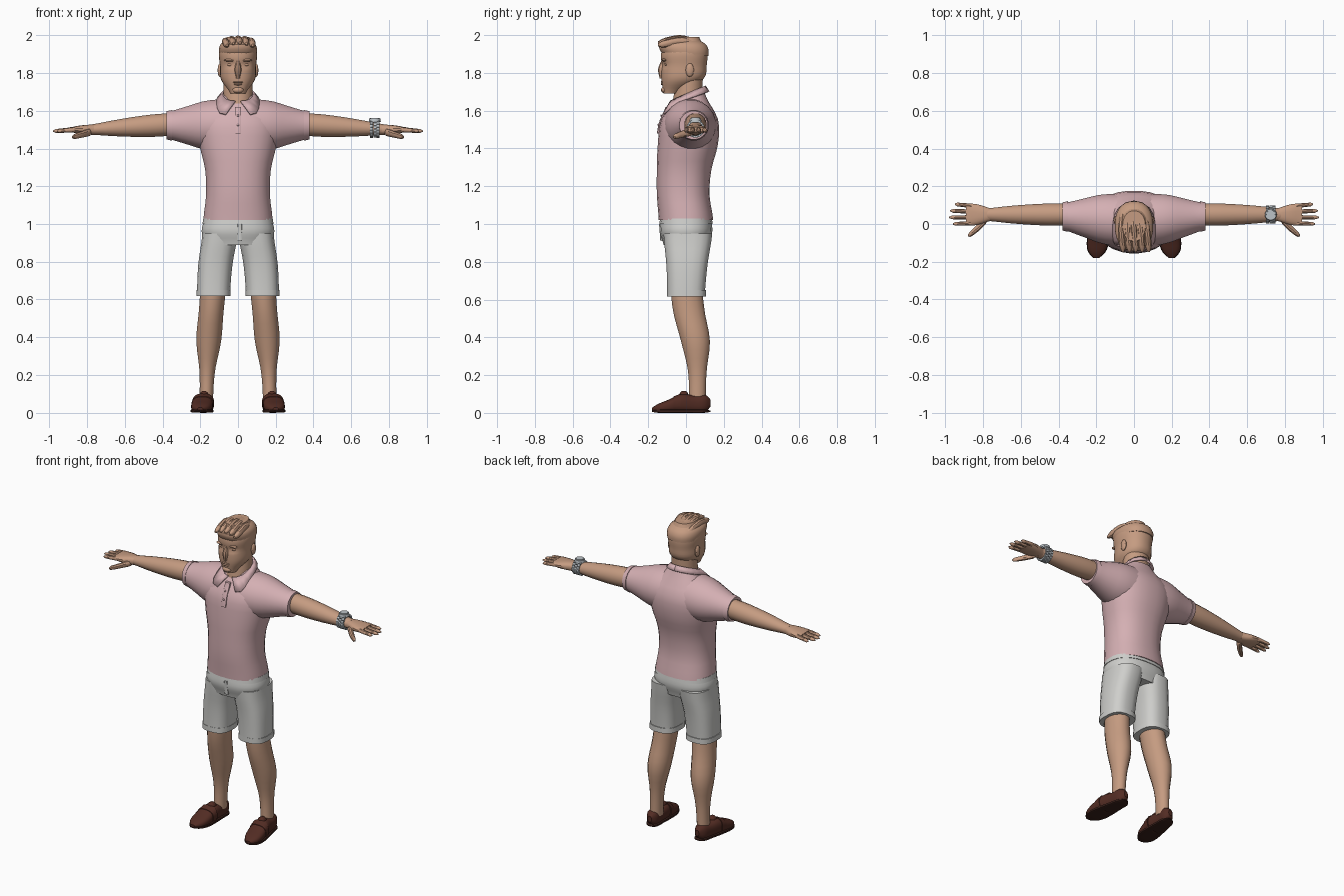
import bpy, bmesh, math
from mathutils import Matrix, Vector

if "Cube" in bpy.data.objects:
    bpy.data.objects.remove(bpy.data.objects["Cube"])


def material(name, *rgb):
    mat = bpy.data.materials.new(name)
    mat.use_nodes = True
    mat.diffuse_color = (*rgb, 1)
    mat.node_tree.nodes["Principled BSDF"].inputs["Base Color"].default_value = (*rgb, 1)
    return mat


SKIN = material("skin", .56, .33, .22)
PINK = material("pink_cotton", .66, .43, .45)
CLOTH = material("light_grey_cloth", .62, .62, .6)
LEATHER = material("brown_leather", .085, .025, .017)
SOLE = material("dark_sole", .04, .014, .01)
STEEL = material("steel", .5, .54, .57)


def finish(name, bm, mat, mirror=False):
    """Make one object, or a left and right pair, from a bmesh."""
    made = []
    for label in (("left_", "right_") if mirror else ("",)):
        if label == "right_":
            bm.transform(Matrix.Scale(-1, 4, Vector((1, 0, 0))))
        bmesh.ops.recalc_face_normals(bm, faces=bm.faces)
        mesh = bpy.data.meshes.new(label + name)
        bm.to_mesh(mesh)
        for face in mesh.polygons:
            face.use_smooth = True
        mesh.set_sharp_from_angle(angle=math.radians(35))
        mesh.materials.append(mat)
        obj = bpy.data.objects.new(label + name, mesh)
        bpy.context.scene.collection.objects.link(obj)
        made.append(obj)
    bm.free()
    return made


def sample(values, t):
    """Smooth curve through evenly spaced values; a plain number is constant."""
    if not isinstance(values, (tuple, list)):
        return values
    last = len(values) - 1
    i = min(int(t * last), last - 1)
    f = t * last - i
    p, q, r, s = (values[max(0, min(last, i + k))] for k in (-1, 0, 1, 2))
    if last == 1:
        return q + (r - q) * f
    return q + f / 2 * (r - p + f * (2*p - 5*q + 4*r - s + f * (3*(q - r) + s - p)))


def dome(t, length):
    """Shrink factor that rounds off both ends."""
    edge = min(t, 1 - t)
    if edge >= length:
        return 1
    return max(.35, math.sqrt(1 - (1 - edge / length) ** 2))


def loft(name, mat, axis, span, u, v, ru, rv, rings=8, sides=16, power=2, ends=0, mirror=False):
    """Rounded sections along an axis: centres u, v and radii ru, rv follow curves."""
    bm = bmesh.new()
    loops = []
    for k in range(rings + 1):
        t = k / rings
        along = span[0] + (span[1] - span[0]) * t
        loop = []
        for i in range(sides):
            angle = 2 * math.pi * (i + .5) / sides
            c, s = math.cos(angle), math.sin(angle)
            size = dome(t, ends)
            a = sample(u, t) + size * sample(ru, t) * math.copysign(abs(c) ** (2 / power), c)
            b = sample(v, t) + size * sample(rv, t) * math.copysign(abs(s) ** (2 / power), s)
            place = {"x": (along, a, b), "y": (a, along, b), "z": (a, b, along)}[axis]
            loop.append(bm.verts.new(place))
        loops.append(loop)
    for low, high in zip(loops, loops[1:]):
        for i in range(sides):
            j = (i + 1) % sides
            bm.faces.new((low[i], low[j], high[j], high[i]))
    bm.faces.new(loops[0])
    bm.faces.new(loops[-1])
    return finish(name, bm, mat, mirror)


def blob(name, mat, place, size, mirror=False):
    bm = bmesh.new()
    bmesh.ops.create_uvsphere(bm, u_segments=12, v_segments=8, radius=1)
    bm.transform(Matrix.Translation(place) @ Matrix.Diagonal((*size, 1)))
    finish(name, bm, mat, mirror)


# Head, with eye sockets pressed in
head, = loft("head", SKIN, "z", (1.69, 1.99), u=0, v=(-.08, -.02, -.01, -.01, -.01),
             ru=(.04, .09, .096, .1, .06), rv=(.04, .11, .12, .12, .08), rings=20, sides=32, power=2.2)
for vert in head.data.vertices:
    if vert.co.y < -.05:
        across = (abs(vert.co.x) - .04) / .024
        height = (vert.co.z - 1.845) / .014
        vert.co.y += .014 * math.exp(-across ** 2 - height ** 2)
loft("neck", SKIN, "z", (1.56, 1.78), u=0, v=(0, .02), ru=.078, rv=(.085, .07), sides=20)
loft("nose", SKIN, "z", (1.77, 1.87), u=0, v=-.12, ru=(.012, .019, .01), rv=(.02, .028, .01), sides=10)
blob("brow", SKIN, (.04, -.115, 1.868), (.033, .014, .008), mirror=True)
blob("eye", SKIN, (.04, -.105, 1.845), (.017, .009, .008), mirror=True)
blob("upper_lip", SKIN, (0, -.126, 1.752), (.027, .008, .005))
blob("lower_lip", SKIN, (0, -.125, 1.741), (.022, .009, .006))
blob("chin", SKIN, (0, -.115, 1.71), (.03, .017, .017))
blob("ear", SKIN, (.096, .02, 1.815), (.012, .022, .036), mirror=True)

# Swept-back hair with locks
loft("hair", SKIN, "z", (1.89, 1.99), u=0, v=(0, -.01, -.02, -.02),
     ru=(.098, .102, .09, .04), rv=(.12, .13, .12, .06), sides=24, power=2.3)
for k in range(5):
    x = .034 * (k - 2)
    top = 2 - 2.6 * x * x
    loft(f"hair_lock_{k + 1}", SKIN, "y", (-.148, .09), u=(x + .01, x, x * .7 - .01),
         v=(top - .04, top - .02, top - .05), ru=.018, rv=.02, rings=12, sides=10, ends=.2)

# Polo shirt with short sleeves and a buttoned placket
loft("shirt_body", PINK, "z", (1.02, 1.69), u=0, v=(0, -.015, -.01, .01, .02, .03),
     ru=(.185, .17, .175, .205, .21, .08), rv=(.145, .14, .145, .16, .15, .07),
     rings=15, sides=28, power=2.3)
sleeve = (.14, .13, .1, .073)
loft("sleeve", PINK, "x", (.08, .375), u=(.02, .04), v=1.523, ru=sleeve, rv=sleeve, sides=20, mirror=True)
loft("sleeve_hem", PINK, "x", (.35, .378), u=.04, v=1.523, ru=(.082, .076), rv=(.082, .076),
     rings=1, sides=20, mirror=True)
loft("placket", PINK, "z", (1.48, 1.62), u=0, v=(-.145, -.13, -.1), ru=.017, rv=.009, sides=8, power=6)
for name, y, z in (("upper", -.132, 1.575), ("lower", -.147, 1.525)):
    blob(name + "_shirt_button", PINK, (0, y, z), (.006, .004, .006))

# Folded collar: each half turns from a front point round to the back
bm = bmesh.new()
rows = []
for i in range(9):
    c, s = math.cos(math.pi * i / 8), math.sin(math.pi * i / 8)
    front = max(c, 0) ** 2
    inner = bm.verts.new((.08 * s + .014 * front, .01 - .09 * c, 1.69 - .04 * c))
    outer = bm.verts.new((.11 * s + .065 * front, -.12 * c, 1.66 - .04 * c - .04 * front))
    rows.append((inner, outer))
for (a, b), (c, d) in zip(rows, rows[1:]):
    bm.faces.new((a, c, d, b))
for half in finish("collar", bm, PINK, mirror=True):
    thickness = half.modifiers.new("thickness", 'SOLIDIFY')
    thickness.thickness = .01
    thickness.offset = 0

# Shorts
loft("shorts_hips", CLOTH, "z", (.89, 1.03), u=0, v=0, ru=(.17, .194, .18), rv=(.12, .14, .135),
     sides=24, power=2.4)
loft("shorts_leg", CLOTH, "z", (.62, .95), u=(.13, .12, .095), v=(0, .01), ru=(.088, .095), rv=(.1, .11, .13),
     sides=20, power=2.7, mirror=True)
loft("shorts_cuff", CLOTH, "z", (.617, .65), u=.13, v=.003, ru=.092, rv=.104,
     rings=1, sides=20, power=2.7, mirror=True)
loft("waistband", CLOTH, "z", (1, 1.03), u=0, v=0, ru=(.19, .185), rv=(.142, .138), rings=1, sides=24, power=2.4)
loft("fly", CLOTH, "z", (.91, 1), u=.01, v=-.13, ru=.012, rv=(.006, .013), sides=8, power=6)

# Legs
loft("leg", SKIN, "z", (.06, .7), u=(.168, .155, .13), v=(.06, .06, .05, .015, 0),
     ru=(.036, .042, .067, .067, .07), rv=(.045, .05, .078, .085, .085), rings=14, mirror=True)

# Loafers
width = (.04, .056, .052, .042, .038)
half_height = (.02, .033, .05, .046, .052)
loft("shoe", LEATHER, "y", (-.18, .13), u=(.2, .17), v=half_height, ru=width, rv=half_height,
     rings=20, sides=20, power=2.6, ends=.15, mirror=True)
loft("shoe_sole", SOLE, "y", (-.18, .13), u=(.2, .17), v=.009, ru=[w + .003 for w in width], rv=.009,
     rings=20, sides=12, power=6, ends=.15, mirror=True)
loft("shoe_strap", LEATHER, "y", (-.066, -.03), u=(.188, .184), v=(.045, .05), ru=.058, rv=(.042, .052),
     rings=2, sides=20, power=2.6, mirror=True)
loft("shoe_tongue", LEATHER, "y", (-.035, .012), u=.18, v=.09, ru=.026, rv=.026, sides=12, ends=.3, mirror=True)

# Arms, hands and fingers
loft("arm", SKIN, "x", (.32, .78), u=.05, v=(1.53, 1.5), ru=(.058, .06, .055, .046, .034),
     rv=(.06, .061, .054, .042, .028), rings=12, mirror=True)
loft("palm", SKIN, "x", (.76, .89), u=.05, v=1.5, ru=(.034, .048, .058, .058), rv=(.027, .026, .021, .013),
     power=2.5, mirror=True)
for i, (name, tip) in enumerate((("index", .96), ("middle", .98), ("ring", .975), ("little", .95))):
    y = .005 + .03 * i
    loft(name + "_finger", SKIN, "x", (.85, tip), u=(y, y + .005 * (i - 1)), v=(1.502, 1.492),
         ru=(.013, .01), rv=(.014, .01), sides=10, ends=.15, mirror=True)
loft("thumb", SKIN, "x", (.775, .88), u=(.03, -.02, -.06), v=(1.49, 1.46), ru=(.026, .022, .014),
     rv=(.022, .013), rings=10, sides=10, ends=.15, mirror=True)

# Wristwatch on the left wrist: rows of links and a round case
bm = bmesh.new()
links = 18
for row in range(3):
    for i in range(links):
        angle = 2 * math.pi * (i + row % 2 / 2) / links
        place = Vector((.708 + .017 * row, .05 + .042 * math.cos(angle), 1.505 + .042 * math.sin(angle)))
        bmesh.ops.create_cube(bm, size=1, matrix=Matrix.Translation(place) @ Matrix.Rotation(angle, 4, 'X')
                              @ Matrix.Diagonal((.016, .011, .013, 1)))
finish("watch_bracelet", bm, STEEL)
bm = bmesh.new()
for radius, depth in ((.032, .016), (.026, .026)):
    bmesh.ops.create_cone(bm, cap_ends=True, segments=20, radius1=radius, radius2=radius * .92, depth=depth,
                          matrix=Matrix.Translation((.725, .05, 1.55)))
finish("watch_case", bm, STEEL)
